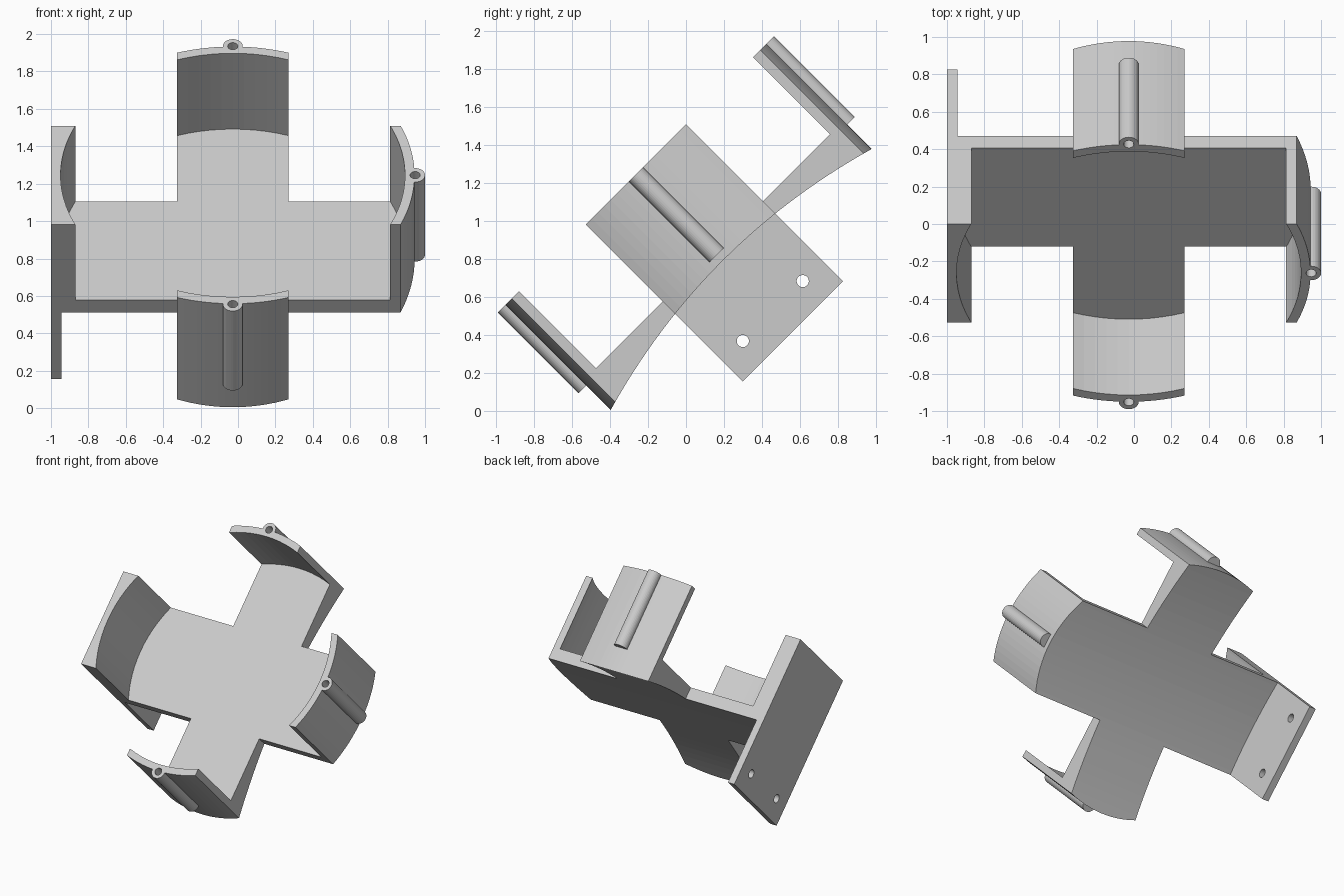
import bpy
import math
from mathutils import Matrix

if "Cube" in bpy.data.objects:
    bpy.data.objects.remove(bpy.data.objects["Cube"], do_unlink=True)

# Dimensions in the bracket's own level frame
R_OUT, R_IN = 0.972, 0.921           # clip wall radii
ARM_X, ARM_Y = 0.298, 0.373          # half widths of the arms
LEFT = -0.972                        # flat mounting side
FLOOR, TOP, PLATE_END = 0.494, 1.067, -0.102
TUBE_AT, TUBE_R, HOLE_R = 0.975, 0.053, 0.027

grey = bpy.data.materials.new("plain_grey")
grey.use_nodes = True
colour = (0.6, 0.6, 0.6, 1)
grey.diffuse_color = colour
grey.node_tree.nodes["Principled BSDF"].inputs["Base Color"].default_value = colour


def prism(name, outline, place):
    """Solid from a counter-clockwise outline; place(a, b, end) maps to 3D."""
    n = len(outline)
    verts = [place(a, b, e) for e in (0, 1) for a, b in outline]
    faces = [list(range(n))[::-1], list(range(n, 2 * n))]
    faces += [[i, (i + 1) % n, n + (i + 1) % n, n + i] for i in range(n)]
    mesh = bpy.data.meshes.new(name)
    mesh.from_pydata(verts, [], faces)
    obj = bpy.data.objects.new(name, mesh)
    bpy.context.collection.objects.link(obj)
    return obj


def upright(name, outline, low, high):
    return prism(name, outline, lambda a, b, e: (a, b, high if e else low))


def sideways(name, outline, x0, x1):
    return prism(name, outline, lambda a, b, e: (x1 if e else x0, a, b))


def circle(x, y, r, n):
    return [(x + r * math.cos(math.tau * i / n), y + r * math.sin(math.tau * i / n))
            for i in range(n)]


def combine(target, tool, operation):
    """Apply a boolean and discard the helper."""
    tool.hide_render = True
    mod = target.modifiers.new("cut", 'BOOLEAN')
    mod.object, mod.operation, mod.solver = tool, operation, 'EXACT'
    graph = bpy.context.evaluated_depsgraph_get()
    mesh = bpy.data.meshes.new_from_object(target.evaluated_get(graph))
    target.modifiers.clear()
    target.data = mesh
    bpy.data.objects.remove(tool, do_unlink=True)


def arc_end(angle, half):
    """Rounded end of an arm pointing along angle."""
    s = math.asin(half / R_OUT)
    return [(R_OUT * math.cos(angle + s * t / 8), R_OUT * math.sin(angle + s * t / 8))
            for t in range(-8, 9)]


# Cross-shaped plan: three rounded arms and one flat arm
q = math.pi / 2
plan = arc_end(0, ARM_Y) + [(ARM_X, ARM_Y)]
plan += arc_end(q, ARM_X) + [(-ARM_X, ARM_Y)]
plan += [(LEFT, ARM_Y), (LEFT, -ARM_Y), (-ARM_X, -ARM_Y)]
plan += arc_end(-q, ARM_X) + [(ARM_X, -ARM_Y)]
frame = upright("clip_frame", plan, 0.1, TOP)

# Arched underside
arch = [(y, 0.423 - 0.147 * y * y) for y in [1.1 * t / 16 for t in range(16, -17, -1)]]
combine(frame, sideways("arch_cutter", arch + [(-1.1, -0.3), (1.1, -0.3)], -1.2, 1.2),
        'DIFFERENCE')

# Round cavity that leaves the floor and curved walls
combine(frame, upright("cavity_cutter", circle(0, 0, R_IN, 96), FLOOR, 1.3), 'DIFFERENCE')

# Mounting plate hanging below the flat arm
plate = [(-ARM_Y, PLATE_END), (ARM_Y, PLATE_END), (ARM_Y, 0.47), (-ARM_Y, 0.47)]
combine(frame, sideways("mounting_plate", plate, LEFT, LEFT + 0.055), 'UNION')
for y in (-0.223, 0.223):
    combine(frame, sideways("screw_hole", circle(y, 0.049, 0.032, 32), -1.2, -0.85),
            'DIFFERENCE')

# Bored pin tubes on the three rounded walls
for x, y in ((TUBE_AT, 0), (0, TUBE_AT), (0, -TUBE_AT)):
    combine(frame, upright("pin_tube", circle(x, y, TUBE_R, 32), 0.466, TOP), 'UNION')
    combine(frame, upright("pin_bore", circle(x, y, HOLE_R, 32), 0.53, 1.3), 'DIFFERENCE')

# Tilt the whole bracket towards the front
frame.data.transform(Matrix.Translation((-0.028, 0, 0))
                     @ Matrix.Rotation(math.radians(45), 4, 'X')
                     @ Matrix.Translation((0, 0.695, 0)))
frame.data.materials.clear()
frame.data.materials.append(grey)
for face in frame.data.polygons:
    face.material_index = 0
